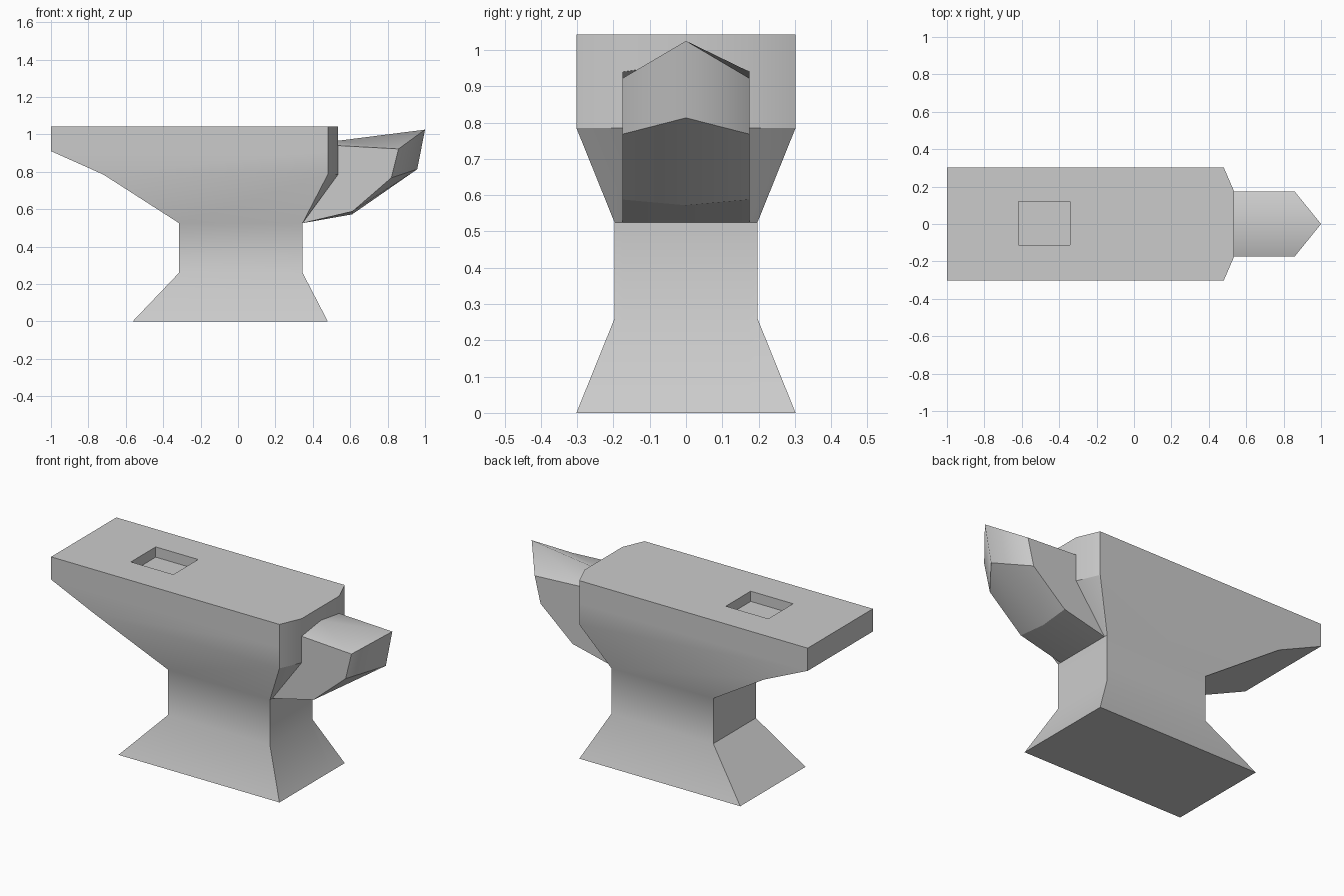
import bpy, bmesh
from math import radians

if "Cube" in bpy.data.objects:
    bpy.data.objects.remove(bpy.data.objects["Cube"])

NOSE = 0.175  # half width of the flat nose and the horn


def loft(name, rings):
    """Skin a series of equal-length closed rings and cap both ends."""
    bm = bmesh.new()
    vs = [[bm.verts.new(p) for p in r] for r in rings]
    n = len(rings[0])
    for a, b in zip(vs, vs[1:]):
        for i in range(n):
            j = (i + 1) % n
            bm.faces.new((a[i], a[j], b[j], b[i]))
    bm.faces.new(vs[0])
    bm.faces.new(vs[-1])
    bmesh.ops.recalc_face_normals(bm, faces=bm.faces[:])
    me = bpy.data.meshes.new(name)
    bm.to_mesh(me)
    bm.free()
    ob = bpy.data.objects.new(name, me)
    bpy.context.collection.objects.link(ob)
    return ob


def activate(ob):
    bpy.ops.object.select_all(action='DESELECT')
    ob.select_set(True)
    bpy.context.view_layer.objects.active = ob


# Body: horizontal sections (z, left x, shoulder x, nose x, half width)
levels = [
    (0.0, -0.563, 0.48, 0.48, 0.302),
    (0.26, -0.315, 0.345, 0.345, 0.197),
    (0.525, -0.315, 0.345, 0.345, 0.197),
    (0.785, -0.72, 0.48, 0.535, 0.302),
    (0.91, -1.0, 0.48, 0.535, 0.302),
    (1.043, -1.0, 0.48, 0.535, 0.302),
]
body = loft("anvil_body", [
    [(xl, -w, z), (xr, -w, z), (xn, -NOSE, z), (xn, NOSE, z), (xr, w, z), (xl, w, z)]
    for z, xl, xr, xn, w in levels])

# Square tool hole in the face
bpy.ops.mesh.primitive_cube_add(size=1, location=(-0.479, 0.004, 1.083))
cutter = bpy.context.object
cutter.name = "hole_cutter"
cutter.scale = (0.275, 0.23, 0.2)
cutter.hide_render = True
mod = body.modifiers.new("hole", 'BOOLEAN')
mod.operation = 'DIFFERENCE'
mod.solver = 'EXACT'
mod.object = cutter
activate(body)
bpy.ops.object.modifier_apply(modifier=mod.name)
bpy.data.objects.remove(cutter)
activate(body)
bpy.ops.object.shade_smooth_by_angle(angle=radians(31))

# Horn: side profile and centre profile (x, z), lofted across the width
edge = [(0.345, 0.525), (0.612, 0.588), (0.82, 0.768), (0.858, 0.922),
        (0.53, 0.94), (0.53, 0.785)]
centre = [(0.345, 0.525), (0.61, 0.572), (0.958, 0.813), (1.0, 1.025),
          (0.53, 0.965), (0.53, 0.785)]
horn = loft("horn", [[(x, y, z) for x, z in prof]
                     for y, prof in ((-NOSE, edge), (0, centre), (NOSE, edge))])
# Soft along the centre line, crisp everywhere else
me = horn.data
me.shade_smooth()
for e in me.edges:
    e.use_edge_sharp = any(abs(me.vertices[i].co.y) > 0.01 for i in e.vertices)
